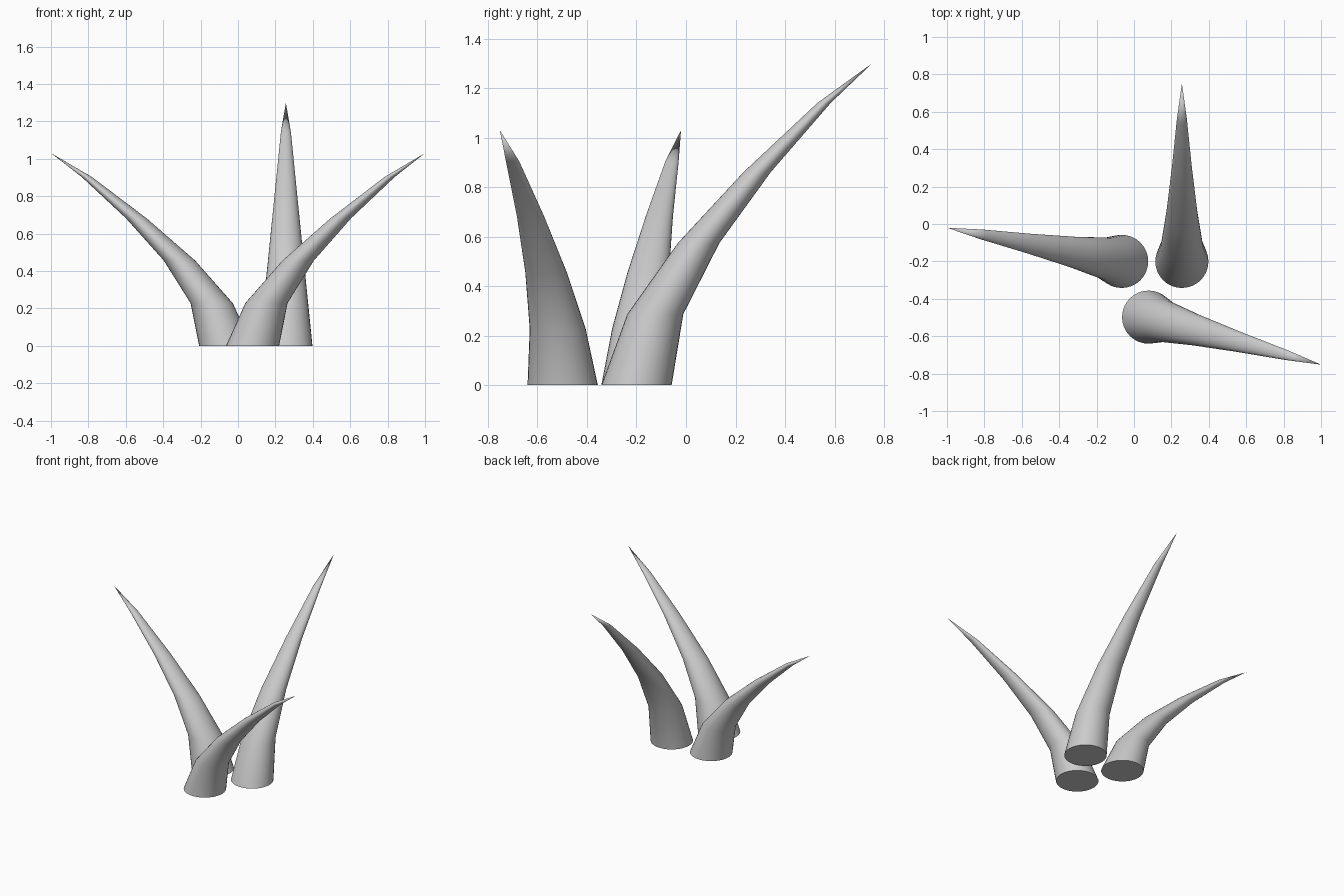
import bpy, bmesh, math

if "Cube" in bpy.data.objects:
    bpy.data.objects.remove(bpy.data.objects["Cube"])

SIDES = 32
# Shared horn profile: sideways lean, height (both as fractions), ring radius
RINGS = [(0, 0, 0.142), (0.08, 0.221, 0.113), (0.264, 0.442, 0.084),
         (0.512, 0.662, 0.055), (0.796, 0.877, 0.027)]


def horn(name, base, tip):
    """Curved spike made of level rings, capped below and pointed at the tip."""
    bm = bmesh.new()
    dx, dy = tip[0] - base[0], tip[1] - base[1]
    loops = []
    for lean, rise, r in RINGS:
        cx, cy, z = base[0] + dx * lean, base[1] + dy * lean, tip[2] * rise
        loops.append([bm.verts.new((cx + r * math.cos(2 * math.pi * i / SIDES),
                                    cy + r * math.sin(2 * math.pi * i / SIDES), z))
                      for i in range(SIDES)])
    point = bm.verts.new(tip)
    for i in range(SIDES):
        j = (i + 1) % SIDES
        for a, b in zip(loops, loops[1:]):
            bm.faces.new((a[i], a[j], b[j], b[i]))
        bm.faces.new((loops[-1][i], loops[-1][j], point))
    bm.faces.new(loops[0][::-1])
    mesh = bpy.data.meshes.new(name)
    bm.to_mesh(mesh)
    bm.free()
    obj = bpy.data.objects.new(name, mesh)
    bpy.context.collection.objects.link(obj)
    bpy.ops.object.select_all(action='DESELECT')
    obj.select_set(True)
    bpy.context.view_layer.objects.active = obj
    bpy.ops.object.shade_smooth_by_angle(angle=math.radians(40))


# Three spikes fanning outwards, the rear one taller
horn("left_spike", (-0.066, -0.2), (-1.0, -0.02, 1.03))
horn("right_spike", (0.078, -0.498), (1.0, -0.752, 1.03))
horn("rear_spike", (0.256, -0.2), (0.256, 0.752, 1.3))
